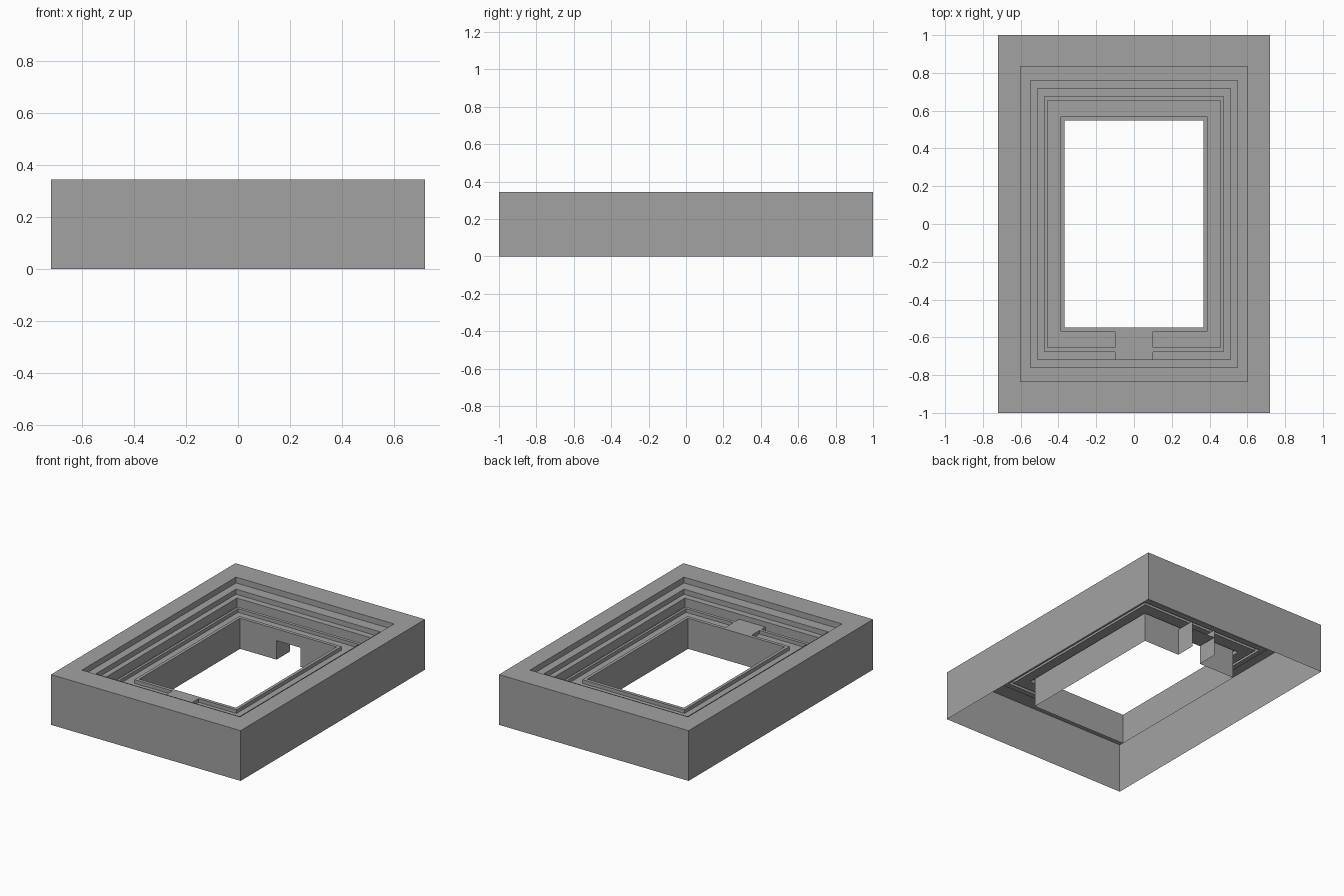
import bpy

if "Cube" in bpy.data.objects:
    bpy.data.objects.remove(bpy.data.objects["Cube"])

GREY = bpy.data.materials.new("dark_grey")
GREY.diffuse_color = (0.365, 0.365, 0.365, 1)
GREY.use_nodes = True
GREY.node_tree.nodes["Principled BSDF"].inputs["Base Color"].default_value = GREY.diffuse_color


def make(name, verts, faces):
    me = bpy.data.meshes.new(name)
    me.from_pydata(verts, [], faces)
    me.update()
    me.materials.append(GREY)
    ob = bpy.data.objects.new(name, me)
    bpy.context.collection.objects.link(ob)
    return ob


def ring_shell(name, profile, skip=()):
    """Sweep (half_x, half_y, z) steps around a rectangle; skip holds (step, side)."""
    verts, faces = [], []
    for hx, hy, z in profile:
        verts += [(-hx, -hy, z), (hx, -hy, z), (hx, hy, z), (-hx, hy, z)]
    for i in range(len(profile) - 1):
        for s in range(4):
            if (i, s) not in skip:
                a, b = i * 4 + s, i * 4 + (s + 1) % 4
                faces.append((a, b, b + 4, a + 4))
    return make(name, verts, faces)


def quads(name, panels):
    verts = [v for p in panels for v in p]
    return make(name, verts, [tuple(range(4 * i, 4 * i + 4)) for i in range(len(panels))])


TOP, LIP, LOW, BASE, DOOR = 0.345, 0.235, 0.21, 0.025, 0.155
HX, HY, D, B = 0.367, 0.547, 0.09, 0.10

# Stepped frame: outer wall, rim, two ledges, two grooves, inner wall (open underneath)
ring_shell("stepped_frame", [
    (0.72, 1.0, 0), (0.72, 1.0, TOP),
    (0.60, 0.835, TOP), (0.60, 0.835, 0.305),
    (0.547, 0.76, 0.305), (0.547, 0.76, 0.27),
    (0.51, 0.717, 0.27), (0.51, 0.717, LOW),
    (0.475, 0.677, LOW), (0.475, 0.677, LIP),
    (0.458, 0.655, LIP), (0.458, 0.655, LOW),
    (0.388, 0.57, LOW), (0.388, 0.57, LIP),
    (HX, HY, LIP), (HX, HY, BASE)], skip={(14, 2)})

# Back inner wall with a doorway cut from below
panels = [[(D, HY, LIP), (-D, HY, LIP), (-D, HY, DOOR), (D, HY, DOOR)]]
for a, b in ((HX, D), (-D, -HX)):
    panels.append([(a, HY, LIP), (b, HY, LIP), (b, HY, BASE), (a, HY, BASE)])
quads("back_inner_wall", panels)

# Doorway passage: two jambs and a ceiling
END = 0.69
panels = [[(-D, HY, DOOR), (-D, END, DOOR), (D, END, DOOR), (D, HY, DOOR)]]
for x in (-D, D):
    panels.append([(x, HY, BASE), (x, END, BASE), (x, END, LOW), (x, HY, LOW)])
quads("doorway_passage", panels)

# Front bridge crossing both grooves
y0, y1 = -0.717, -0.57
panels = [[(-B, y0, LIP), (B, y0, LIP), (B, y1, LIP), (-B, y1, LIP)]]
for a, b in ((y0, -0.677), (-0.655, y1)):
    panels.append([(B, a, LOW), (B, b, LOW), (B, b, LIP), (B, a, LIP)])
    panels.append([(-B, b, LOW), (-B, a, LOW), (-B, a, LIP), (-B, b, LIP)])
quads("front_bridge", panels)
